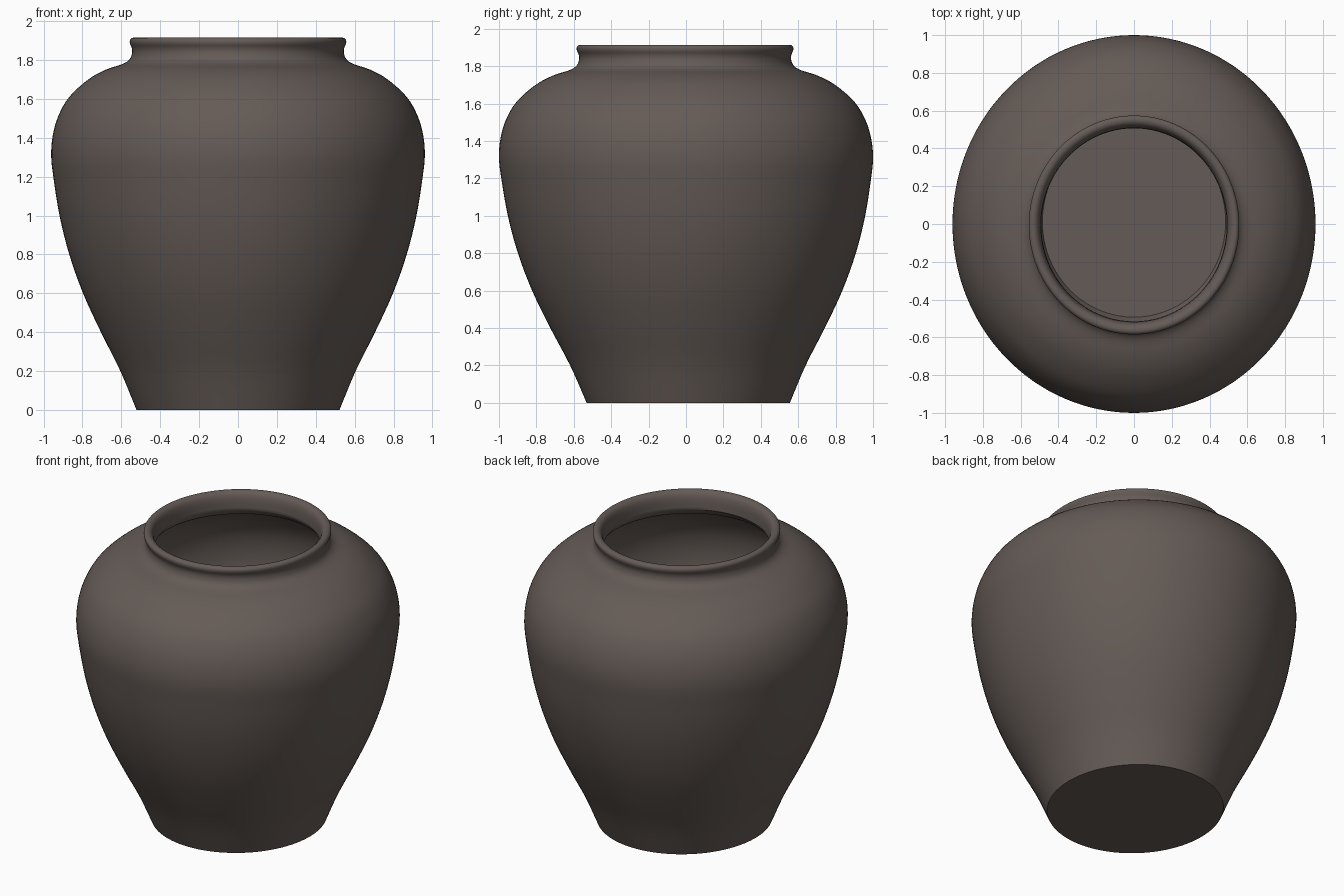
import bpy, bmesh, math
from mathutils import Vector

if "Cube" in bpy.data.objects:
    bpy.data.objects.remove(bpy.data.objects["Cube"])

SEG = 128
X_SCALE = 0.961        # pot is slightly oval: narrower across x
WIDE = 1 / 0.961       # profile radii below are measured along x

# Outer wall (base to rim), then over the lip and down the inside wall
outer = [(0.522, 0), (0.605, 0.2), (0.705, 0.4), (0.797, 0.6), (0.868, 0.8),
         (0.918, 1.0), (0.95, 1.2), (0.961, 1.31), (0.953, 1.41), (0.925, 1.51),
         (0.868, 1.61), (0.77, 1.70), (0.68, 1.75), (0.592, 1.78), (0.557, 1.805),
         (0.545, 1.835), (0.546, 1.86), (0.556, 1.885), (0.555, 1.903),
         (0.542, 1.914), (0.522, 1.912), (0.505, 1.895), (0.495, 1.86), (0.491, 1.80)]
inner = [(0.491, 1.80), (0.53, 1.755), (0.64, 1.71), (0.74, 1.65), (0.82, 1.575),
         (0.875, 1.48), (0.901, 1.38), (0.905, 1.28), (0.892, 1.18), (0.86, 1.0),
         (0.81, 0.8), (0.74, 0.6), (0.65, 0.4), (0.55, 0.2), (0.485, 0.06)]


def smooth_curve(pts, steps=4):
    """Catmull-Rom curve through the profile points."""
    p = [Vector(q) for q in pts]
    p = [2 * p[0] - p[1]] + p + [2 * p[-1] - p[-2]]
    out = []
    for a, b, c, d in zip(p, p[1:], p[2:], p[3:]):
        for i in range(steps):
            t = i / steps
            out.append(0.5 * (2 * b + (c - a) * t + (2 * a - 5 * b + 4 * c - d) * t * t
                              + (3 * b - a - 3 * c + d) * t ** 3))
    return out + [p[-2]]


profile = smooth_curve(outer) + smooth_curve(inner)[1:]

# Spin the profile into rings, with a slight hand-made lean along y
bm = bmesh.new()
rings = []
for r, z in profile:
    lean = 0.012 * (1 - z / 1.31)
    ring = []
    for i in range(SEG):
        a = 2 * math.pi * i / SEG
        ring.append(bm.verts.new((r * WIDE * X_SCALE * math.cos(a),
                                  r * WIDE * math.sin(a) + lean, z)))
    rings.append(ring)
for lo, hi in zip(rings, rings[1:]):
    for i in range(SEG):
        j = (i + 1) % SEG
        bm.faces.new((lo[i], lo[j], hi[j], hi[i]))

# Flat underside and inside floor
bm.faces.new(list(reversed(rings[0])))
bm.faces.new(rings[-1])
bmesh.ops.recalc_face_normals(bm, faces=bm.faces)

mesh = bpy.data.meshes.new("pot")
bm.to_mesh(mesh)
bm.free()
pot = bpy.data.objects.new("pot", mesh)
bpy.context.collection.objects.link(pot)

# Dark brown clay
clay = bpy.data.materials.new("dark_clay")
clay.diffuse_color = (0.13, 0.105, 0.094, 1)
clay.use_nodes = True
clay.node_tree.nodes["Principled BSDF"].inputs["Base Color"].default_value = clay.diffuse_color
mesh.materials.append(clay)

bpy.context.view_layer.objects.active = pot
pot.select_set(True)
bpy.ops.object.shade_smooth_by_angle(angle=math.radians(40))
